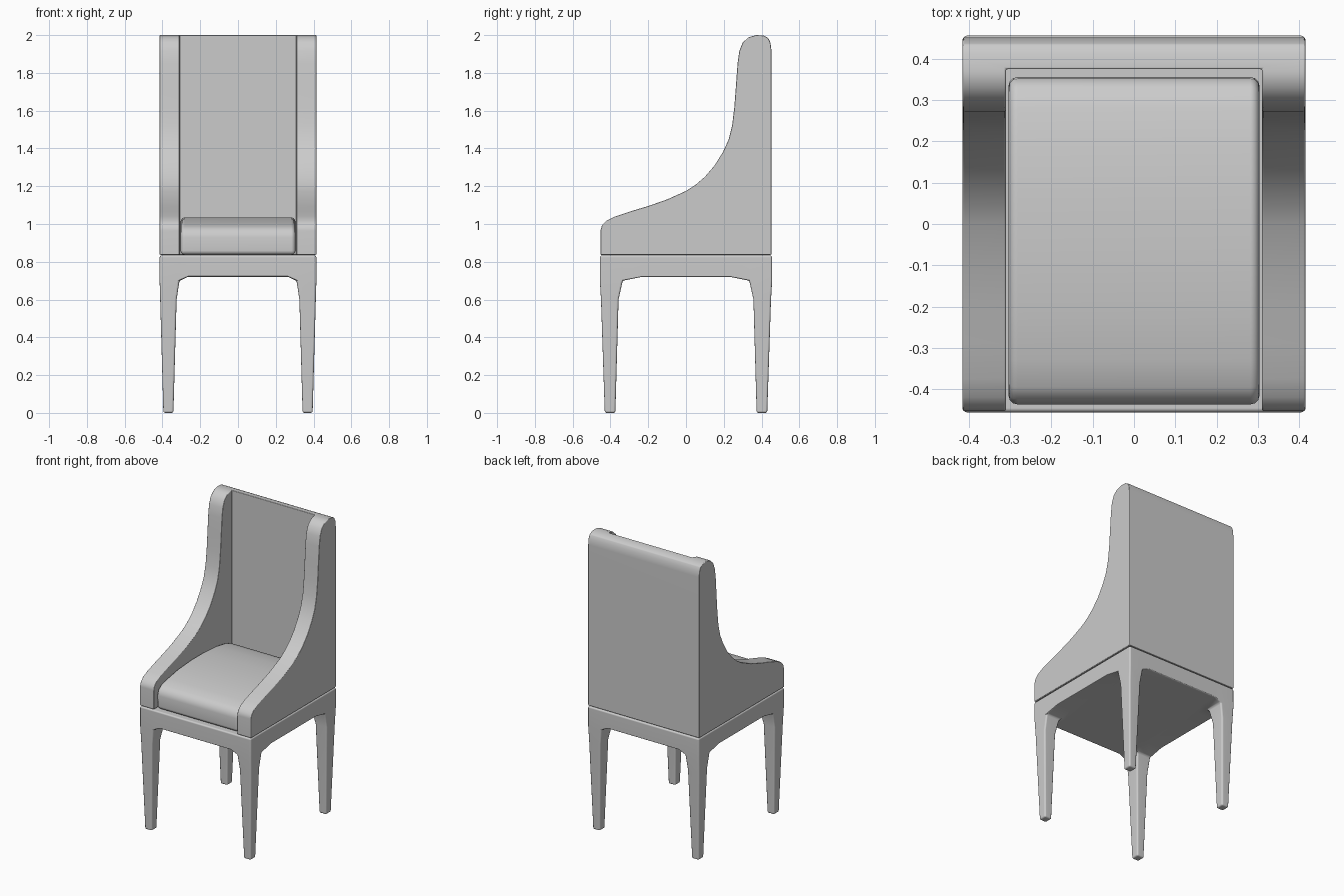
import bpy, bmesh, math

if "Cube" in bpy.data.objects:
    bpy.data.objects.remove(bpy.data.objects["Cube"])


def make_object(name, bm):
    bmesh.ops.recalc_face_normals(bm, faces=bm.faces[:])
    mesh = bpy.data.meshes.new(name)
    bm.to_mesh(mesh)
    bm.free()
    obj = bpy.data.objects.new(name, mesh)
    bpy.context.collection.objects.link(obj)
    return obj


def extrude_profile(name, pts, half_width):
    """Extrude a (y, z) outline along x, centred on x = 0."""
    bm = bmesh.new()
    face = bm.faces.new([bm.verts.new((-half_width, y, z)) for y, z in pts])
    res = bmesh.ops.extrude_face_region(bm, geom=[face])
    verts = [v for v in res["geom"] if isinstance(v, bmesh.types.BMVert)]
    bmesh.ops.translate(bm, verts=verts, vec=(2 * half_width, 0, 0))
    return make_object(name, bm)


def soften(obj, width, angle=35, segments=3):
    bpy.ops.object.select_all(action='DESELECT')
    obj.select_set(True)
    bpy.context.view_layer.objects.active = obj
    bev = obj.modifiers.new("bevel", 'BEVEL')
    bev.width, bev.segments = width, segments
    bev.limit_method, bev.angle_limit = 'ANGLE', math.radians(angle)
    for mod in list(obj.modifiers):
        bpy.ops.object.modifier_apply(modifier=mod.name)
    bpy.ops.object.shade_smooth_by_angle(angle=math.radians(45))
    obj.modifiers.new("normals", 'WEIGHTED_NORMAL').keep_sharp = True


# Upholstered shell: sweeping side outline, hollowed out between the wings
shell = extrude_profile("backrest_and_wings", [
    (-.453, .837), (-.453, .965), (-.445, .993), (-.42, 1.018), (-.375, 1.04),
    (-.29, 1.068), (-.2, 1.095), (-.1, 1.13), (0, 1.175), (.05, 1.207),
    (.1, 1.25), (.15, 1.308), (.195, 1.38), (.225, 1.445), (.244, 1.52),
    (.256, 1.62), (.265, 1.74), (.273, 1.85), (.282, 1.915), (.3, 1.96),
    (.33, 1.988), (.37, 2.0), (.41, 1.998), (.435, 1.985), (.447, 1.96),
    (.452, 1.92), (.452, .837)], .415)
cutter = extrude_profile("seat_cavity_cutter",
                         [(-1, .5), (.375, .5), (.375, 2.3), (-1, 2.3)], .31)
cutter.hide_render = True
cut = shell.modifiers.new("cavity", 'BOOLEAN')
cut.operation, cut.solver, cut.object = 'DIFFERENCE', 'EXACT', cutter
soften(shell, .012)
bpy.data.objects.remove(cutter)

# Domed seat cushion
cushion = extrude_profile("seat_cushion", [
    (-.435, .837), (-.437, .93), (-.425, .965), (-.395, .988), (-.33, 1.006),
    (-.22, 1.025), (-.08, 1.035), (.06, 1.035), (.18, 1.027), (.28, 1.01),
    (.33, .993), (.352, .965), (.356, .93), (.356, .837)], .304)
soften(cushion, .022)

# Seat frame: slab on a grid whose corner cells grow down into tapered legs
xs = [-.415, -.31, -.265, .265, .31, .415]
ys = [-.456, -.335, -.235, .235, .335, .456]
bm = bmesh.new()


def underside(x, y):
    return .70 if abs(x) > .3 and abs(y) > .33 else .72


low = [[bm.verts.new((x, y, underside(x, y))) for y in ys] for x in xs]
high = [[bm.verts.new((x, y, .833)) for y in ys] for x in xs]
corners = []
for i in range(5):
    for j in range(5):
        for grid in (low, high):
            f = bm.faces.new((grid[i][j], grid[i + 1][j],
                              grid[i + 1][j + 1], grid[i][j + 1]))
            if grid is low and i in (0, 4) and j in (0, 4):
                corners.append(f)
for k in range(5):
    for e in (0, 5):
        bm.faces.new((low[k][e], low[k + 1][e], high[k + 1][e], high[k][e]))
        bm.faces.new((low[e][k], low[e][k + 1], high[e][k + 1], high[e][k]))
bmesh.ops.recalc_face_normals(bm, faces=bm.faces[:])

# Leg sections: z, inner x, outer x, inner y, outer y
sections = [(.60, .325, .412, .357, .450), (0, .342, .395, .374, .430)]
for face in corners:
    centre = face.calc_center_median()
    sx, sy = math.copysign(1, centre.x), math.copysign(1, centre.y)
    for z, xi, xo, yi, yo in sections:
        c = face.calc_center_median()
        outer = [(abs(v.co.x) > abs(c.x), abs(v.co.y) > abs(c.y))
                 for v in face.verts]
        new = bmesh.ops.extrude_discrete_faces(bm, faces=[face])["faces"][0]
        for v in new.verts:
            ox, oy = abs(v.co.x) > abs(c.x), abs(v.co.y) > abs(c.y)
            v.co = (sx * (xo if ox else xi), sy * (yo if oy else yi), z)
        face = new
frame = make_object("seat_frame_and_legs", bm)
soften(frame, .01)
